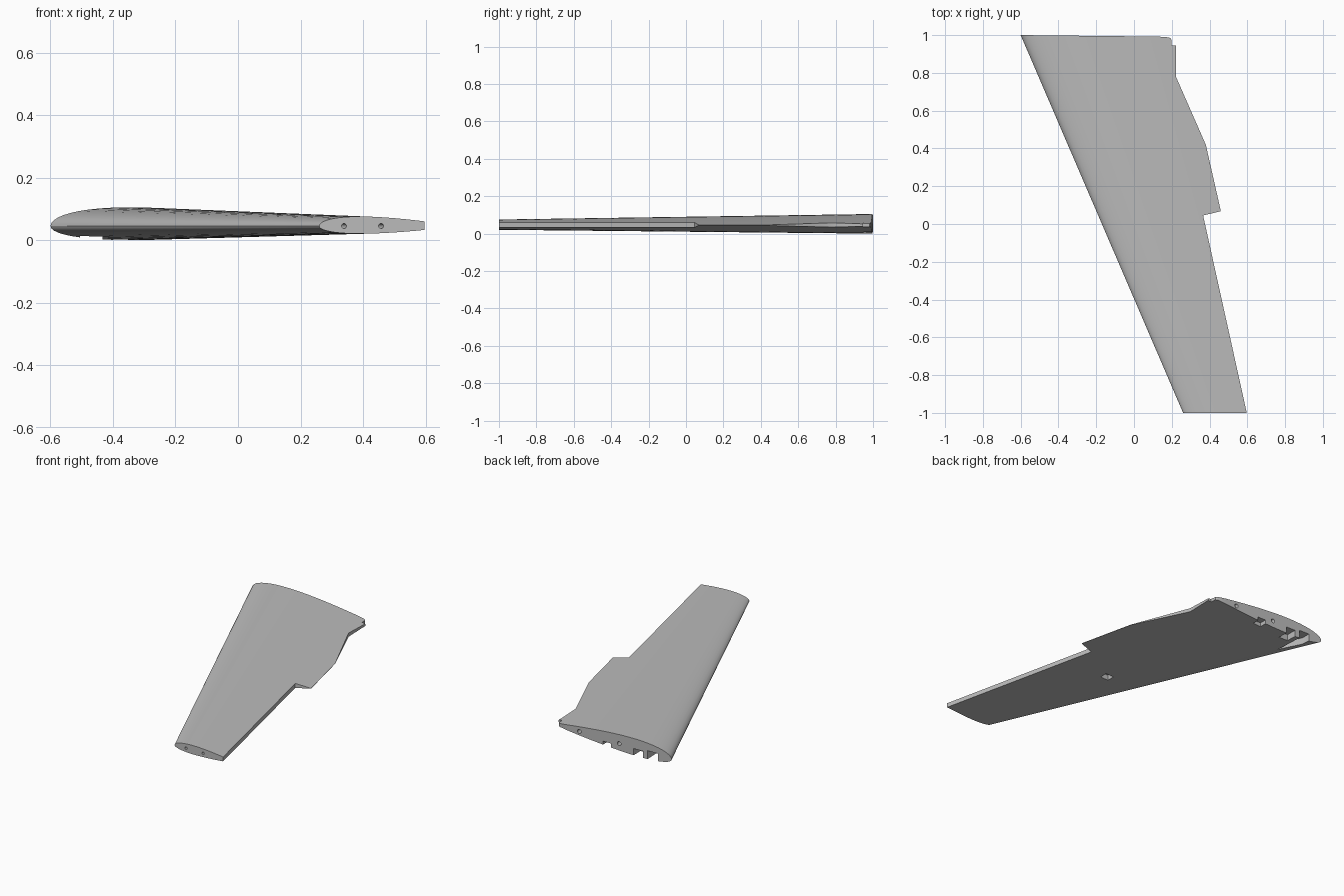
import bpy
import bmesh
import math
from mathutils import Vector

cube = bpy.data.objects.get("Cube")
if cube:
    bpy.data.objects.remove(cube, do_unlink=True)

grey = bpy.data.materials.new("wing_grey")
grey.use_nodes = True
colour = (0.5, 0.5, 0.5, 1)
grey.diffuse_color = colour
grey.node_tree.nodes["Principled BSDF"].inputs["Base Color"].default_value = colour


def make_object(name, bm):
    bmesh.ops.recalc_face_normals(bm, faces=bm.faces)
    mesh = bpy.data.meshes.new(name)
    bm.to_mesh(mesh)
    bm.free()
    mesh.materials.append(grey)
    obj = bpy.data.objects.new(name, mesh)
    bpy.context.collection.objects.link(obj)
    return obj


def loft(name, first, second):
    """Close a skin between two matching outlines."""
    bm = bmesh.new()
    a = [bm.verts.new(p) for p in first]
    b = [bm.verts.new(p) for p in second]
    for i in range(len(a)):
        j = (i + 1) % len(a)
        bm.faces.new((a[i], a[j], b[j], b[i]))
    bm.faces.new(a)
    bm.faces.new(b)
    return make_object(name, bm)


def prism(name, outline, z0, z1):
    return loft(name, [(x, y, z0) for x, y in outline], [(x, y, z1) for x, y in outline])


def block(name, x0, x1, y0, y1, z0, z1):
    return prism(name, [(x0, y0), (x1, y0), (x1, y1), (x0, y1)], z0, z1)


def drill(name, start, end, radius):
    def ring(centre):
        return [(centre[0] + radius * math.cos(k * math.tau / 20), centre[1],
                 centre[2] + radius * math.sin(k * math.tau / 20)) for k in range(20)]
    return loft(name, ring(start), ring(end))


def cut(target, cutter, operation="DIFFERENCE"):
    mod = target.modifiers.new(cutter.name, "BOOLEAN")
    mod.operation = operation
    mod.solver = "EXACT"
    mod.object = cutter
    bpy.context.view_layer.objects.active = target
    bpy.ops.object.modifier_apply(modifier=mod.name)
    bpy.data.objects.remove(cutter, do_unlink=True)


def half_thickness(t):
    return 10 * (0.2969 * math.sqrt(t) - 0.126 * t - 0.3516 * t**2
                 + 0.2843 * t**3 - 0.1015 * t**4)


def airfoil(lead, chord, y, half, camber, steps=28):
    """Cambered section, from trailing edge over the top and back below."""
    points = []
    for side in (1, -1):
        for k in range(steps + 1):
            t = (1 + math.cos(math.pi * k / steps)) / 2
            if side < 0:
                t = 1 - t
                if k == 0:
                    continue
            bow = math.sin(math.pi * t ** 0.55)
            points.append(Vector((lead + chord * t, y,
                                  0.045 + camber * bow + side * half * half_thickness(t))))
    return points


# Tapered, swept wing skin
wing = loft("wing_panel",
            airfoil(-0.6, 0.85, 1.0, 0.0525, 0.0075),
            airfoil(0.26, 0.44, -1.0, 0.0275, 0.003))

# Trim to the stepped trailing edge
planform = [(-0.7, 1.0), (-0.6, 1.0), (0.13, 0.992), (0.185, 0.988), (0.197, 0.98),
            (0.2, 0.945), (0.222, 0.945), (0.222, 0.78), (0.38, 0.42), (0.46, 0.068),
            (0.366, 0.045), (0.597, -1.0), (0.2, -1.0)]
cut(wing, prism("planform_trim", planform, -0.2, 0.3), "INTERSECT")

# Root fitting recesses, open underneath
slot = [(-0.505, 1.1), (-0.505, 0.94), (-0.433, 0.8), (-0.433, 1.1)]
cut(wing, prism("front_slot", slot, -0.1, 0.055))
cut(wing, block("latch_recess", -0.4, -0.335, 0.93, 1.1, -0.1, 0.042))
cut(wing, block("connector_recess", -0.175, -0.12, 0.95, 1.1, -0.1, 0.03))

# Underside pocket
cut(wing, block("underside_pocket", 0.1, 0.155, -0.12, -0.07, -0.1, 0.045))

# Spar holes at both ends
for name, root, tip in (("front_spar", -0.24, 0.345), ("rear_spar", 0.04, 0.462)):
    a, b = Vector((root, 1.02, 0.045)), Vector((tip, -1.02, 0.045))
    cut(wing, drill(name + "_root_hole", a, a.lerp(b, 0.08), 0.013))
    cut(wing, drill(name + "_tip_hole", b, b.lerp(a, 0.05), 0.008))

# Smooth skin with crisp cut edges
bpy.ops.object.select_all(action="DESELECT")
wing.select_set(True)
bpy.context.view_layer.objects.active = wing
bpy.ops.object.shade_smooth_by_angle(angle=math.radians(30))
